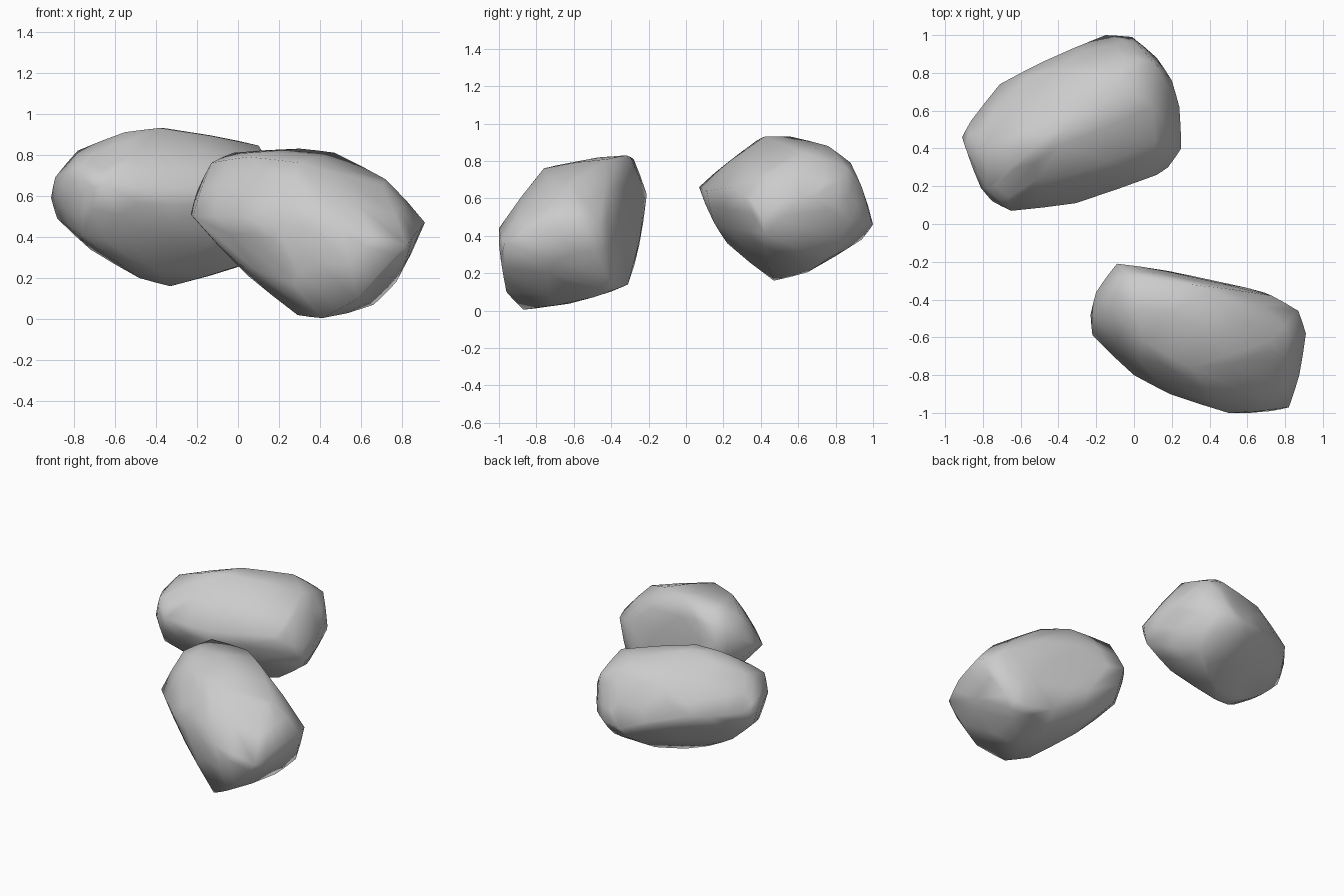
import bpy, bmesh


def boulder(name, corners):
    """Wrap a convex, smooth-shaded skin around a few key corners."""
    bm = bmesh.new()
    for c in corners:
        bm.verts.new(c)
    bmesh.ops.convex_hull(bm, input=bm.verts)
    loose = [v for v in bm.verts if not v.link_faces]
    bmesh.ops.delete(bm, geom=loose, context='VERTS')
    bmesh.ops.recalc_face_normals(bm, faces=bm.faces)
    # slightly rounded skin between the corners
    bmesh.ops.subdivide_edges(bm, edges=bm.edges[:], cuts=1, smooth=0.08,
                              use_grid_fill=True)
    for f in bm.faces:
        f.smooth = True
    mesh = bpy.data.meshes.new(name)
    bm.to_mesh(mesh)
    bm.free()
    obj = bpy.data.objects.new(name, mesh)
    bpy.context.collection.objects.link(obj)
    return obj


# Rear boulder: crown, front flank, left nose, back flank, right end, belly
boulder("rear_boulder", [
    (-.55, .38, .91), (-.38, .42, .93), (-.36, .56, .93), (-.08, .76, .88),
    (.10, .62, .845), (-.78, .42, .82), (-.68, .22, .79),
    (-.65, .07, .66), (-.31, .11, .64), (-.75, .12, .62), (.12, .26, .66),
    (-.32, .15, .47), (-.78, .19, .74), (-.76, .22, .41), (-.52, .22, .36),
    (-.91, .46, .59), (-.89, .40, .69), (-.81, .19, .60), (-.88, .46, .49),
    (-.86, .55, .60), (-.72, .48, .34),
    (-.71, .74, .60), (-.48, .86, .60), (-.15, 1.0, .46), (-.01, .99, .48),
    (-.05, .88, .79), (-.40, .82, .76), (.03, .94, .66), (.10, .86, .76),
    (.12, .88, .48), (.20, .76, .62), (.24, .62, .60), (.25, .40, .56),
    (.18, .30, .62), (.24, .42, .41),
    (-.48, .42, .20), (-.33, .47, .16), (.06, .76, .28), (.04, .43, .27),
    (-.20, .94, .38), (-.20, .65, .205),
])

# Front boulder: crown, back flank, left end, front flank, right nose, belly
boulder("front_boulder", [
    (.30, -.32, .83), (.47, -.42, .81), (-.02, -.28, .81), (.05, -.62, .79),
    (.30, -.76, .76), (.72, -.62, .68), (.70, -.72, .65), (.25, -.86, .63),
    (-.09, -.21, .62), (.17, -.25, .57), (.73, -.38, .50), (-.03, -.25, .35),
    (.30, -.285, .30), (.45, -.31, .14),
    (-.23, -.48, .51), (-.22, -.59, .50), (-.20, -.36, .62), (-.13, -.45, .76),
    (0, -.80, .50), (.19, -.90, .45), (.50, -1.0, .44), (.73, -.99, .27),
    (.82, -.97, .36), (.15, -.85, .33),
    (.91, -.58, .47), (.875, -.80, .43), (.87, -.46, .46), (.77, -.42, .18),
    (.41, -.87, .005), (.29, -.75, .02), (.58, -.96, .10), (.66, -.50, .07),
    (.65, -.36, .12), (.05, -.55, .21),
])
